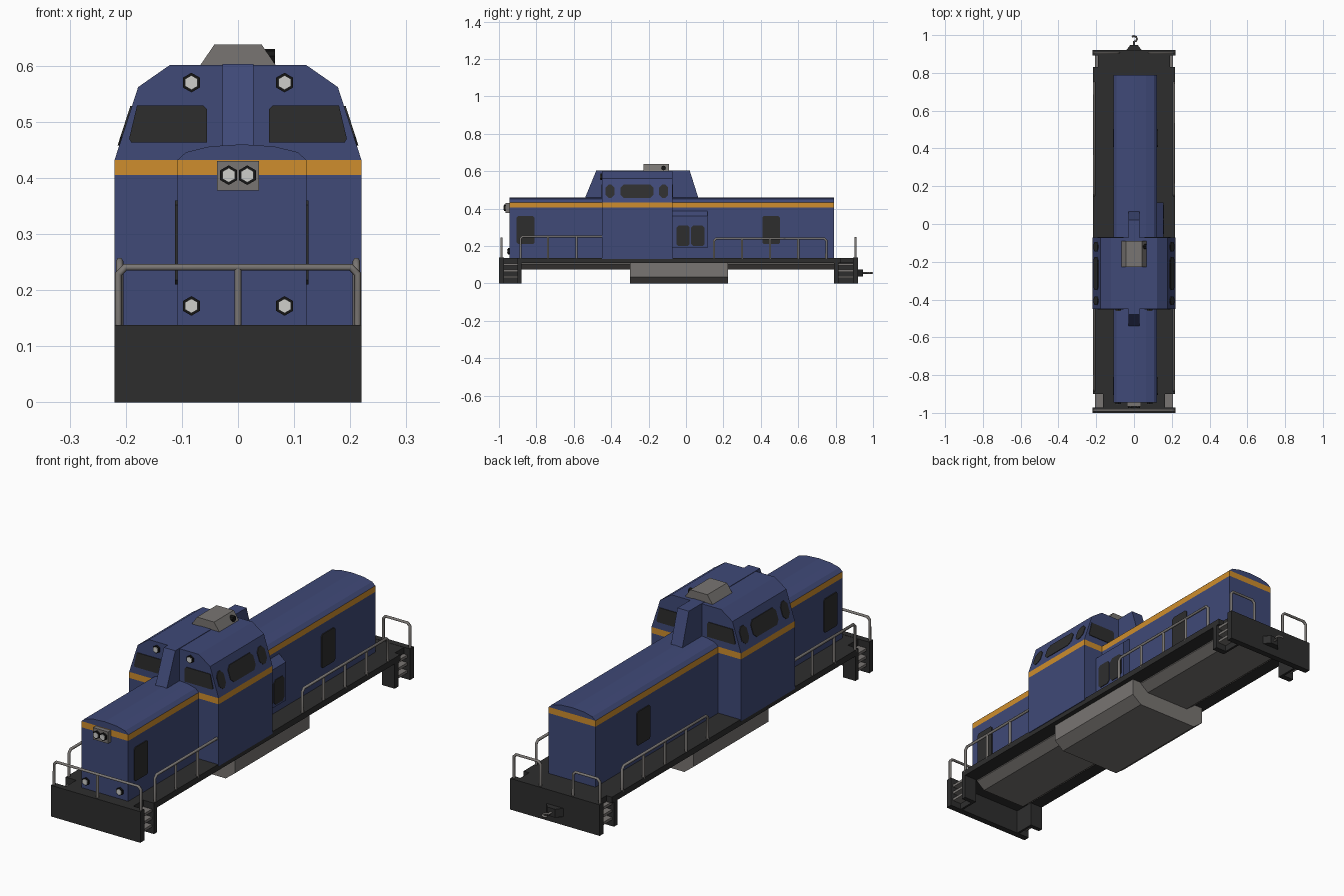
import bpy, bmesh, math
from mathutils import Vector

if "Cube" in bpy.data.objects:
    bpy.data.objects.remove(bpy.data.objects["Cube"])


def material(name, r, g, b):
    m = bpy.data.materials.new(name)
    m.diffuse_color = (r, g, b, 1)
    m.use_nodes = True
    m.node_tree.nodes["Principled BSDF"].inputs["Base Color"].default_value = m.diffuse_color
    return m


BLUE = material("blue paint", 0.050, 0.067, 0.185)
ORANGE = material("orange stripe", 0.62, 0.27, 0.026)
DARK = material("dark frame", 0.027, 0.027, 0.027)
GREY = material("grey metal", 0.19, 0.178, 0.168)
BLACK = material("black rim", 0.008, 0.008, 0.008)
WHITE = material("lamp glass", 0.62, 0.62, 0.60)

S0, S1 = 0.405, 0.432      # stripe heights
CAB_W, LEAN = 0.22, 0.323  # cab half width, inward lean of its upper sides


def add(name, mesh, *mats):
    for m in mats:
        mesh.materials.append(m)
    ob = bpy.data.objects.new(name, mesh)
    bpy.context.collection.objects.link(ob)
    return ob


def prism(name, pts, axis, a, b, *mats, warp=None):
    """Extrude a 2D outline along an axis from a to b."""
    def place(p, t):
        v = {'x': (t, p[0], p[1]), 'y': (p[0], t, p[1]), 'z': (p[0], p[1], t)}[axis]
        return warp(*v) if warp else v
    bm = bmesh.new()
    lo = [bm.verts.new(place(p, a)) for p in pts]
    hi = [bm.verts.new(place(p, b)) for p in pts]
    bm.faces.new(lo)
    bm.faces.new(hi)
    n = len(pts)
    for i in range(n):
        j = (i + 1) % n
        bm.faces.new((lo[i], lo[j], hi[j], hi[i]))
    if ORANGE in mats:  # cut the stripe and colour it by height
        for z in (S0, S1):
            bmesh.ops.bisect_plane(bm, geom=bm.verts[:] + bm.edges[:] + bm.faces[:],
                                   plane_co=(0, 0, z), plane_no=(0, 0, 1))
        for f in bm.faces:
            f.material_index = int(S0 < f.calc_center_median().z < S1)
    bmesh.ops.recalc_face_normals(bm, faces=bm.faces)
    me = bpy.data.meshes.new(name)
    bm.to_mesh(me)
    bm.free()
    return add(name, me, *mats)


def rect(a0, a1, b0, b1, c=0.0):
    """Rectangle outline with optional cut corners."""
    if not c:
        return [(a0, b0), (a1, b0), (a1, b1), (a0, b1)]
    return [(a0 + c, b0), (a1 - c, b0), (a1, b0 + c), (a1, b1 - c),
            (a1 - c, b1), (a0 + c, b1), (a0, b1 - c), (a0, b0 + c)]


def box(name, x0, x1, y0, y1, z0, z1, mat):
    return prism(name, rect(x0, x1, y0, y1), 'z', z0, z1, mat)


def disc(cu, cv, r, n=6):
    return [(cu + r * math.sin(i * math.tau / n), cv + r * math.cos(i * math.tau / n))
            for i in range(n)]


def tube(name, paths, r, mat):
    cu = bpy.data.curves.new(name, 'CURVE')
    cu.dimensions = '3D'
    cu.bevel_depth, cu.bevel_resolution, cu.use_fill_caps = r, 1, True
    for p in paths:
        sp = cu.splines.new('POLY')
        sp.points.add(len(p) - 1)
        for q, v in zip(sp.points, p):
            q.co = (*v, 1)
    tmp = bpy.data.objects.new(name + " guide", cu)
    bpy.context.collection.objects.link(tmp)
    dg = bpy.context.evaluated_depsgraph_get()
    me = bpy.data.meshes.new_from_object(tmp.evaluated_get(dg))
    bpy.data.objects.remove(tmp)
    me.materials.clear()
    return add(name, me, mat)


def lamp(name, x, z, y, r):
    prism(name + "_rim", disc(x, z, r), 'y', y - 0.008, y + 0.005, BLACK)
    prism(name + "_glass", disc(x, z, r * 0.74), 'y', y - 0.011, y, WHITE)


# Frame, centre beam and fuel tank
box("deck", -0.217, 0.217, -0.9, 0.83, 0.11, 0.137, DARK)
box("front_deck_end", -0.165, 0.165, -0.975, -0.895, 0.11, 0.137, DARK)
box("rear_deck_end", -0.19, 0.19, 0.825, 0.9, 0.11, 0.137, DARK)
box("front_bumper", -0.22, 0.22, -1.0, -0.972, 0, 0.138, DARK)
box("rear_bumper", -0.22, 0.22, 0.893, 0.92, 0, 0.138, DARK)
prism("centre_beam", [(-0.15, 0.112), (-0.15, 0.105), (-0.11, 0.074),
                      (0.11, 0.074), (0.15, 0.105), (0.15, 0.112)], 'y', -0.88, 0.8, GREY)
prism("fuel_tank", [(-0.195, 0.112), (-0.195, 0.035), (-0.15, 0), (0.15, 0),
                    (0.195, 0.035), (0.195, 0.112)], 'y', -0.3, 0.225, GREY)

# Hood with arched roof, striped
hx, hw = 0.007, 0.115
arch = [(hx + hw * math.cos(t), S1 + 0.028 * math.sin(t))
        for t in (math.pi * k / 6 for k in range(7))]
prism("hood", [(hx - hw, 0.13), (hx + hw, 0.13)] + arch, 'y', -0.945, 0.79, BLUE, ORANGE)

# Cab and the sloped duct running across its roof
half = [(CAB_W, 0.13), (CAB_W, S1), (0.178, 0.562), (0.122, 0.601)]
prism("cab", half + [(-x, z) for x, z in reversed(half)], 'y', -0.45, -0.072, BLUE, ORANGE)
prism("roof_duct", [(-0.545, 0.445), (-0.48, 0.603), (0.02, 0.603), (0.07, 0.445)],
      'x', -0.028, 0.028, BLUE)

# Roof unit with its side horn
prism("roof_unit", [(-0.068, 0.6), (0.068, 0.6), (0.042, 0.638), (-0.042, 0.638)],
      'y', -0.228, -0.09, GREY)
prism("roof_horn", disc(-0.12, 0.617, 0.013, 8), 'x', 0.035, 0.066, BLACK)

# Side locker on the right with two grilles
prism("side_locker", [(0.1, 0.19), (0.155, 0.19), (0.155, 0.36), (0.12, 0.39), (0.1, 0.39)],
      'y', -0.08, 0.115, BLUE)
for i, y in enumerate((-0.052, 0.028)):
    prism(f"locker_grille_{i}", rect(y, y + 0.072, 0.2, 0.31, 0.012), 'x', 0.15, 0.158, DARK)

for s, side in ((1, "right"), (-1, "left")):
    # Side windows following the lean of the upper cab
    def lean(x, y, z):
        return (s * (x + CAB_W - (z - S1) * LEAN), y, z)
    for i, (y0, y1) in enumerate(((-0.43, -0.383), (-0.35, -0.175), (-0.145, -0.095))):
        prism(f"{side}_window_{i}", rect(y0, y1, 0.458, 0.528, 0.016), 'x',
              -0.004, 0.003, DARK, warp=lean)

    # End windows of the cab
    pane = [(0.055, 0.463), (0.19, 0.463), (0.194, 0.47), (0.18, 0.529), (0.062, 0.529), (0.055, 0.522)]
    pane = [(s * x, z) for x, z in pane]
    prism(f"front_window_{side}", pane, 'y', -0.453, -0.446, DARK)
    prism(f"rear_window_{side}", pane, 'y', -0.076, -0.069, DARK)

    # Hood doors
    wall = hx + s * hw
    for end, y0 in (("front", -0.905), ("rear", 0.408)):
        prism(f"{end}_door_{side}", rect(y0, y0 + 0.095, 0.21, 0.36, 0.008), 'x',
              wall - 0.004, wall + 0.004, DARK)

    # Corner steps: riser, inner plate and treads
    for end, y0, y1, p0, p1 in (("front", -0.975, -0.895, -0.9, -0.88),
                                ("rear", 0.81, 0.9, 0.79, 0.815)):
        a, b = sorted((s * 0.155, s * 0.165))
        box(f"{end}_riser_{side}", a, b, y0, y1, 0, 0.12, DARK)
        a, b = sorted((s * 0.155, s * 0.217))
        box(f"{end}_step_plate_{side}", a, b, p0, p1, 0, 0.137, DARK)
        a, b = sorted((s * 0.16, s * 0.207))
        for i, z in enumerate((0.028, 0.062, 0.096)):
            box(f"{end}_tread_{side}_{i}", a, b, y0, y1, z, z + 0.012, GREY)

    # Side railings
    x, c = s * 0.211, 0.012
    tube(f"front_side_rail_{side}",
         [[(x, -0.885, 0.13), (x, -0.885, 0.252 - c), (x, -0.885 + c, 0.252), (x, -0.445, 0.252)]]
         + [[(x, y, 0.13), (x, y, 0.252)] for y in (-0.738, -0.585)], 0.0065, GREY)
    tube(f"rear_side_rail_{side}",
         [[(x, 0.15, 0.13), (x, 0.15, 0.241 - c), (x, 0.15 + c, 0.241),
           (x, 0.75 - c, 0.241), (x, 0.75, 0.241 - c), (x, 0.75, 0.13)]]
         + [[(x, y, 0.13), (x, y, 0.241)] for y in (0.3, 0.45, 0.6)], 0.0065, GREY)

    # Rear end hoops
    tube(f"rear_hoop_{side}",
         [[(x, 0.906, 0.13), (x, 0.906, 0.244 - c), (x - s * c, 0.906, 0.244),
           (s * 0.08 + s * c, 0.906, 0.244), (s * 0.08, 0.906, 0.244 - c),
           (s * 0.08, 0.906, 0.13)]], 0.0065, GREY)

    # Lamps
    lamp(f"lower_lamp_{side}", s * 0.083, 0.172, -0.945, 0.0175)
    lamp(f"cab_lamp_{side}", s * 0.083, 0.57, -0.45, 0.0175)
    lamp(f"headlamp_{side}", s * 0.0165, 0.405, -0.965, 0.0175)

# Front end railing
tube("front_rail", [[(-0.213, -0.986, 0.13), (-0.213, -0.986, 0.229), (-0.201, -0.986, 0.241),
                     (0.201, -0.986, 0.241), (0.213, -0.986, 0.229), (0.213, -0.986, 0.13)],
                    [(0, -0.986, 0.13), (0, -0.986, 0.241)]], 0.0065, GREY)

# Headlamp housing
box("headlamp_housing", -0.037, 0.037, -0.965, -0.94, 0.378, 0.43, GREY)

# Rear coupler
prism("coupler_base", [(-0.045, 0.915), (0.045, 0.915), (0.02, 0.947), (-0.02, 0.947)],
      'z', 0.038, 0.075, DARK)
hook = [(0.016 * math.cos(t), 0.98 + 0.015 * math.sin(t), 0.056)
        for t in (math.radians(-90 + 45 * k) for k in range(6))]
tube("coupler_hook", [[(0, 0.94, 0.056)] + hook], 0.005, GREY)
